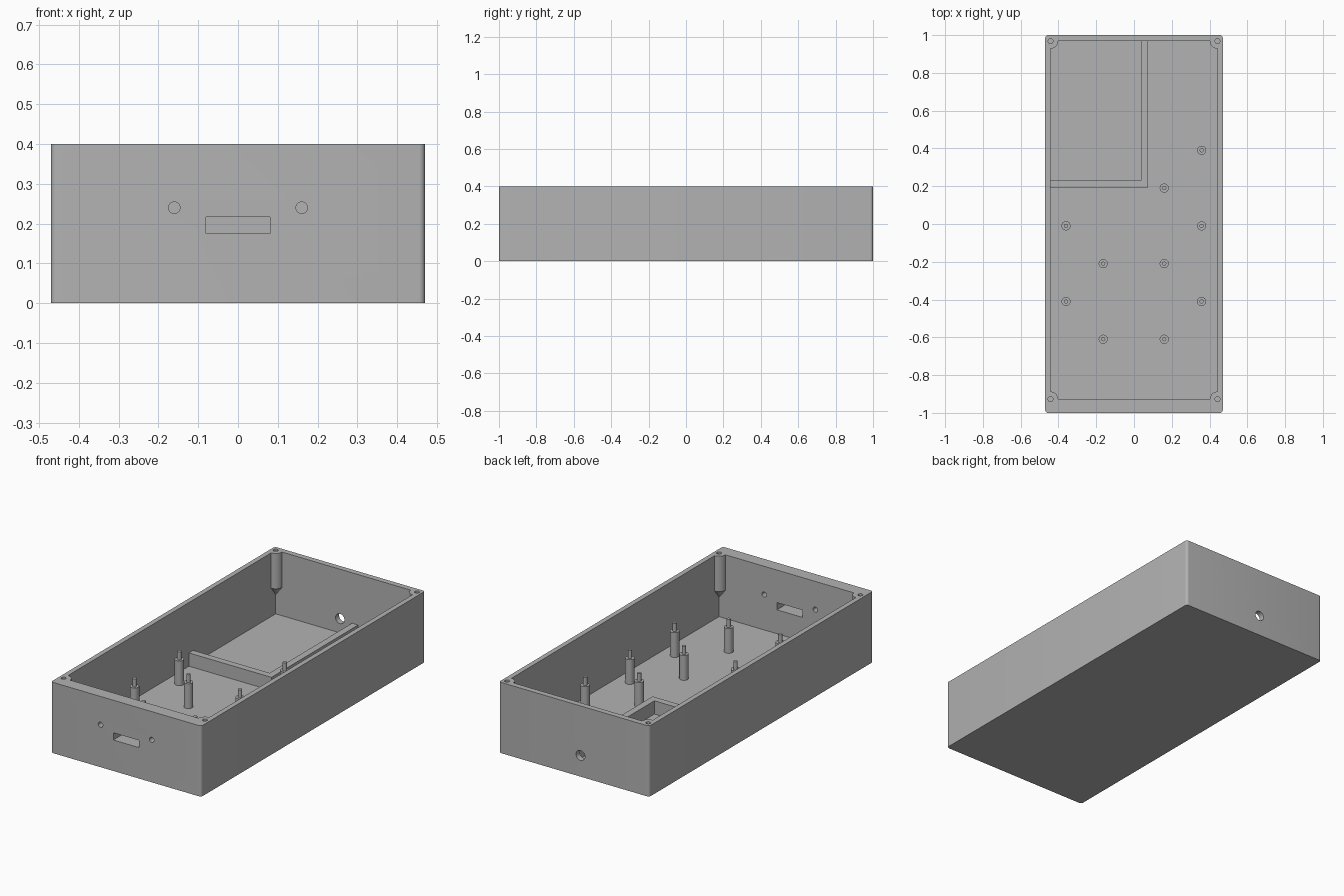
import bpy
import bmesh
from math import radians
from mathutils import Matrix, Vector

cube = bpy.data.objects.get("Cube")
if cube:
    bpy.data.objects.remove(cube, do_unlink=True)

# One plain grey for the whole enclosure
grey = bpy.data.materials.new("grey_plastic")
grey.use_nodes = True
COLOR = (0.45, 0.45, 0.45, 1)
grey.diffuse_color = COLOR
grey.node_tree.nodes["Principled BSDF"].inputs["Base Color"].default_value = COLOR

FLOOR, HEIGHT = 0.04, 0.4
IN_X, IN_FRONT, IN_BACK = 0.442, -0.927, 0.968


def finish(name, bm):
    bmesh.ops.recalc_face_normals(bm, faces=bm.faces)
    mesh = bpy.data.meshes.new(name)
    bm.to_mesh(mesh)
    bm.free()
    mesh.materials.append(grey)
    obj = bpy.data.objects.new(name, mesh)
    bpy.context.collection.objects.link(obj)
    return obj


def box(name, low, high, corner=0):
    low, high = Vector(low), Vector(high)
    bm = bmesh.new()
    size = Matrix.Diagonal((*(high - low), 1))
    bmesh.ops.create_cube(bm, size=1, matrix=Matrix.Translation((low + high) / 2) @ size)
    if corner:
        upright = [e for e in bm.edges if abs(e.verts[0].co.z - e.verts[1].co.z) > 0.1]
        bmesh.ops.bevel(bm, geom=upright, offset=corner, segments=6, profile=0.5, affect='EDGES')
    return finish(name, bm)


def lathe(name, profile, at, sides=32, along_y=False):
    """Solid of revolution from (radius, height) pairs, capped at both ends."""
    bm = bmesh.new()
    rings = []
    for radius, height in profile:
        made = bmesh.ops.create_circle(bm, segments=sides, radius=radius,
                                       matrix=Matrix.Translation((0, 0, height)))
        rings.append(made["verts"])
    for a, b in zip(rings, rings[1:]):
        for i in range(sides):
            j = (i + 1) % sides
            bm.faces.new((a[i], a[j], b[j], b[i]))
    bm.faces.new(rings[0])
    bm.faces.new(rings[-1])
    turn = Matrix.Rotation(radians(90), 4, 'X') if along_y else Matrix()
    bm.transform(Matrix.Translation(at) @ turn)
    return finish(name, bm)


def cut(target, cutter):
    """Subtract the cutter, bake the result and discard the cutter."""
    mod = target.modifiers.new("cut", 'BOOLEAN')
    mod.operation, mod.solver, mod.object = 'DIFFERENCE', 'EXACT', cutter
    graph = bpy.context.evaluated_depsgraph_get()
    result = bpy.data.meshes.new_from_object(target.evaluated_get(graph))
    target.modifiers.clear()
    target.data = result
    bpy.data.objects.remove(cutter, do_unlink=True)


def smooth(obj):
    bpy.ops.object.select_all(action='DESELECT')
    obj.select_set(True)
    bpy.context.view_layer.objects.active = obj
    bpy.ops.object.shade_smooth_by_angle(angle=radians(30))


# Open-topped case; the cavity leaves a tapered screw pillar in each corner
case = box("case", (-0.47, -1, 0), (0.47, 1, HEIGHT), corner=0.015)
cavity = box("cavity", (-IN_X, IN_FRONT, FLOOR), (IN_X, IN_BACK, HEIGHT + 0.05))
corners = [(x, y) for x in (-IN_X, IN_X) for y in (IN_FRONT, IN_BACK)]
for x, y in corners:
    cut(cavity, lathe("pillar", [(0.001, 0.15), (0.04, 0.2), (0.04, 0.5)], (x, y, 0)))
cut(case, cavity)

# Screw holes in the pillars
for x, y in corners:
    cut(case, lathe("screw_hole", [(0.013, 0.25), (0.013, 0.45)], (x, y, 0), 24))

# Front slot with a screw hole on each side, and the round cable hole at the back
cut(case, box("slot", (-0.08, -1.1, 0.175), (0.08, -0.85, 0.216)))
for x in (-0.16, 0.16):
    cut(case, lathe("front_hole", [(0.0145, -0.1), (0.0145, 0.1)], (x, -0.97, 0.24), 24, True))
cut(case, lathe("cable_hole", [(0.028, -0.1), (0.028, 0.1)], (-0.04, 0.98, 0.12), 32, True))
smooth(case)

# Low L-shaped partition around the back right compartment
WALL_TOP = 0.115
partition = box("partition", (-IN_X - 0.01, 0.193, FLOOR - 0.01), (0.074, IN_BACK + 0.01, WALL_TOP))
cut(partition, box("compartment", (-0.6, 0.231, 0), (0.036, 1.2, 0.3)))

# Circuit board standoffs with locating pins
outer = [(0.358, y) for y in (0.39, -0.01, -0.41)] + [(-0.36, y) for y in (-0.01, -0.41)]
inner = [(0.16, y) for y in (0.19, -0.21, -0.61)] + [(-0.163, y) for y in (-0.21, -0.61)]
for n, (x, y) in enumerate(outer + inner, 1):
    profile = [(0.024, FLOOR - 0.01), (0.024, 0.18), (0.011, 0.18), (0.011, 0.225)]
    smooth(lathe(f"standoff_{n}", profile, (x, y, 0)))
